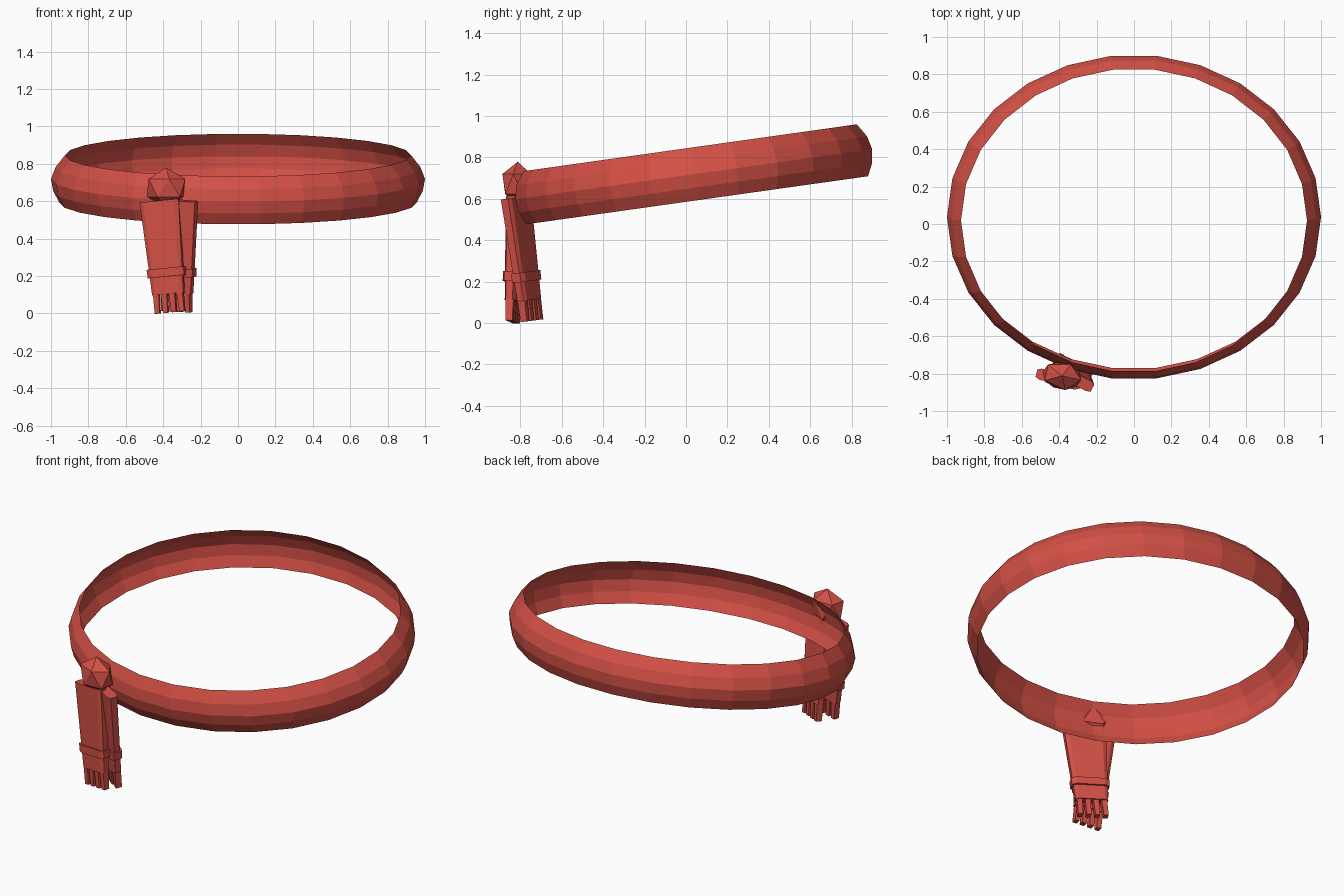
import bpy, bmesh, math
from mathutils import Vector, Matrix

if "Cube" in bpy.data.objects:
    bpy.data.objects.remove(bpy.data.objects["Cube"])

red = bpy.data.materials.new("red_cloth")
red.diffuse_color = (0.65, 0.08, 0.06, 1)
red.use_nodes = True
red.node_tree.nodes["Principled BSDF"].inputs["Base Color"].default_value = red.diffuse_color


def finish(name, bm, recalc=True):
    if recalc:
        bmesh.ops.recalc_face_normals(bm, faces=bm.faces)
    me = bpy.data.meshes.new(name)
    bm.to_mesh(me)
    bm.free()
    me.materials.append(red)
    ob = bpy.data.objects.new(name, me)
    bpy.context.collection.objects.link(ob)
    return ob


def loft(bm, rings, caps=True):
    vs = [[bm.verts.new(p) for p in r] for r in rings]
    n = len(vs[0])
    for a, b in zip(vs, vs[1:]):
        for i in range(n):
            bm.faces.new((a[i], a[(i + 1) % n], b[(i + 1) % n], b[i]))
    if caps:
        bm.faces.new(vs[0])
        bm.faces.new(vs[-1][::-1])


# Waist band: open bulged shell, 26 sides, oval and tilted
SIDES = 26
profile = [(0.955, 0.839, -0.127), (0.988, 0.868, -0.065), (1.0, 0.877, 0.0),
           (0.975, 0.861, 0.065), (0.925, 0.82, 0.129)]
tilt = Matrix.Translation((0, 0.037, 0.719)) @ Matrix.Rotation(math.radians(8), 4, 'X')
bm = bmesh.new()
loft(bm, [[tilt @ Vector((rx * math.cos(2 * math.pi * i / SIDES),
                          ry * math.sin(2 * math.pi * i / SIDES), u))
           for i in range(SIDES)] for rx, ry, u in profile], caps=False)
finish("waist_band", bm, recalc=False)

# Knot: squashed icosahedron
bm = bmesh.new()
bmesh.ops.create_icosphere(bm, subdivisions=1, radius=1, matrix=(
    Matrix.Translation((-0.385, -0.812, 0.672))
    @ Matrix.Rotation(math.radians(-12), 4, 'Z')
    @ Matrix.Diagonal((0.118, 0.082, 0.108, 1))))
finish("knot", bm)


# Hanging ends: tapered strip, binding and four tassels each
def tail(side, top, low, yaw, widths):
    top, low = Vector(top), Vector(low)
    down = (low - top).normalized()
    a = math.radians(yaw)
    across = Vector((math.cos(a), math.sin(a), 0))
    across = (across - down * across.dot(down)).normalized()
    out = across.cross(down).normalized()

    def section(s, hw, ht, cx=0.0, chamfer=0.35):
        c = ht * chamfer * 2
        d = ht * (1 - chamfer)
        pts = [(hw, d), (hw - c, ht), (c - hw, ht), (-hw, d),
               (-hw, -d), (c - hw, -ht), (hw - c, -ht), (hw, -d)]
        if chamfer == 0:
            pts = [(hw, ht), (-hw, ht), (-hw, -ht), (hw, -ht)]
        return [top + down * s + across * (cx + x) + out * y for x, y in pts]

    w0, w1 = widths
    bm = bmesh.new()
    loft(bm, [section(0, w0, 0.03), section(0.5, w1, 0.026)])
    finish(side + "_sash_end", bm)

    bm = bmesh.new()
    loft(bm, [section(0.362, w1 + 0.016, 0.037), section(0.408, w1 + 0.014, 0.037)])
    finish(side + "_binding", bm)

    bm = bmesh.new()
    for k in range(4):
        x = (k - 1.5) * w1 * 0.5
        loft(bm, [section(0.49, 0.016, 0.02, x, 0),
                  section(0.60, 0.013, 0.017, x * 1.06, 0)])
    finish(side + "_tassels", bm)


tail("left", (-0.418, -0.822, 0.603), (-0.383, -0.832, 0.225), -13, (0.107, 0.086))
tail("right", (-0.328, -0.822, 0.606), (-0.328, -0.772, 0.225), -28, (0.120, 0.092))
